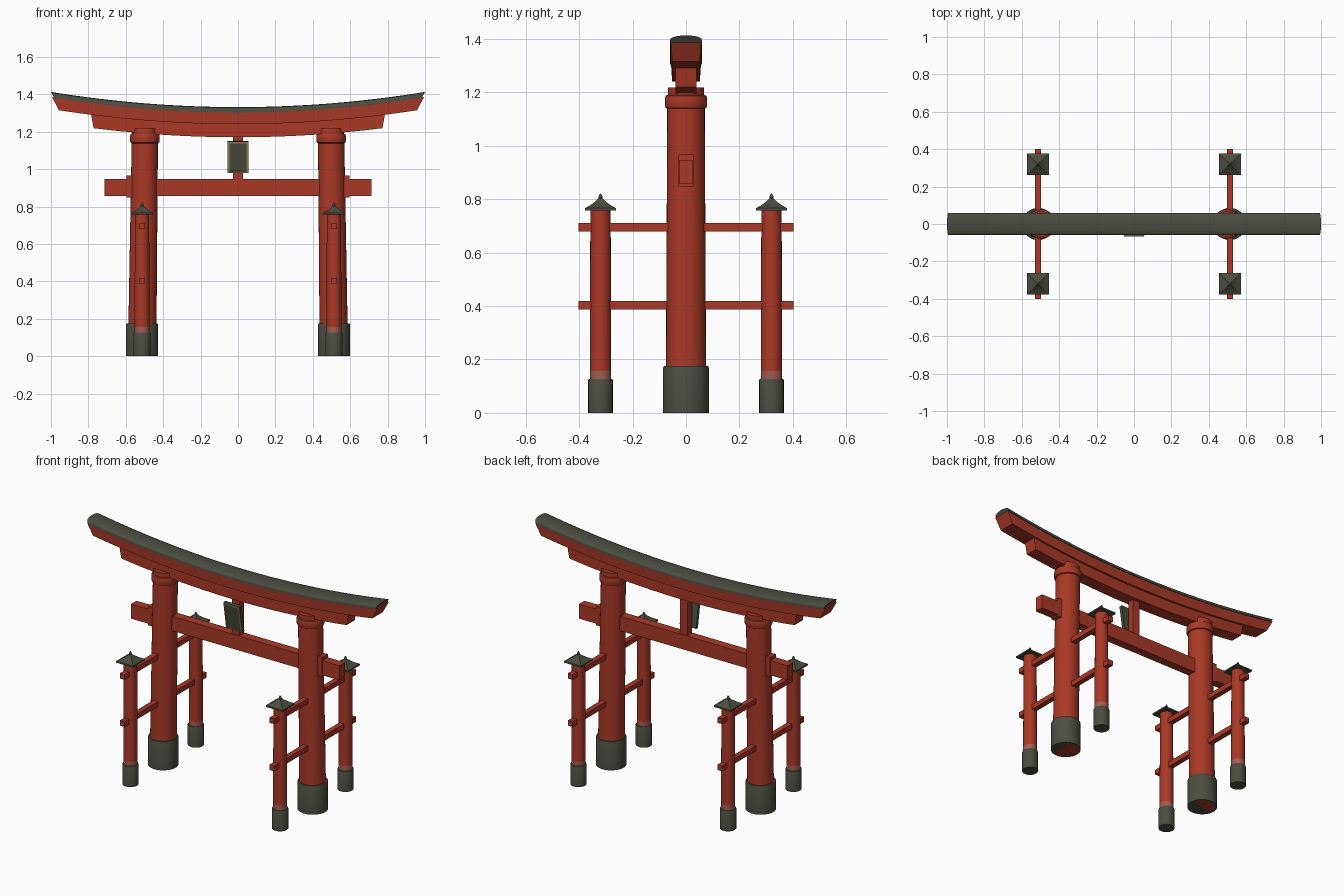
import bpy, math
from mathutils import Matrix

if "Cube" in bpy.data.objects:
    bpy.data.objects.remove(bpy.data.objects["Cube"])


def material(name, color):
    m = bpy.data.materials.new(name)
    m.diffuse_color = (*color, 1)
    m.use_nodes = True
    m.node_tree.nodes["Principled BSDF"].inputs["Base Color"].default_value = m.diffuse_color
    return m


RED = material("vermilion", (0.40, 0.040, 0.020))
GREY = material("dark grey green", (0.070, 0.074, 0.054))
FADED = material("faded red", (0.36, 0.11, 0.08))
GOLD = material("gold", (0.32, 0.24, 0.08))


def make(name, verts, faces, mat, smooth=False):
    mesh = bpy.data.meshes.new(name)
    mesh.from_pydata(verts, [], faces)
    mesh.materials.append(mat)
    obj = bpy.data.objects.new(name, mesh)
    bpy.context.collection.objects.link(obj)
    if smooth:
        bpy.ops.object.select_all(action='DESELECT')
        obj.select_set(True)
        bpy.context.view_layer.objects.active = obj
        bpy.ops.object.shade_smooth_by_angle(angle=math.radians(35))
    return obj


def loft(name, rings, mat, smooth=False):
    """Skin closed rings of equal length and cap both ends."""
    n = len(rings[0])
    verts = [v for r in rings for v in r]
    faces = [(k * n + i, k * n + (i + 1) % n, (k + 1) * n + (i + 1) % n, (k + 1) * n + i)
             for k in range(len(rings) - 1) for i in range(n)]
    faces.append(tuple(reversed(range(n))))
    faces.append(tuple(range(len(verts) - n, len(verts))))
    return make(name, verts, faces, mat, smooth)


def lathe(name, profile, center, mat, sides=32, turn=0.0, lean=0.0, smooth=True):
    """Stack rings from (radius, z); lean shifts x per unit of height."""
    rings = [[(center[0] + lean * z + r * math.cos(turn + math.tau * i / sides),
               center[1] + r * math.sin(turn + math.tau * i / sides), z)
              for i in range(sides)] for r, z in profile]
    return loft(name, rings, mat, smooth)


def box(name, x0, x1, y0, y1, z0, z1, mat):
    rings = [[(x0, y0, z), (x1, y0, z), (x1, y1, z), (x0, y1, z)] for z in (z0, z1)]
    return loft(name, rings, mat)


def curved_beam(name, section, low_half, high_half, mat, steps=32):
    """Sweep a (y, z) section along x with upswept, slanted ends."""
    zs = [z for _, z in section]
    lo, hi = min(zs), max(zs)
    rings = []
    for k in range(steps + 1):
        t = 2 * k / steps - 1
        ring = []
        for y, z in section:
            x = t * (low_half + (high_half - low_half) * (z - lo) / (hi - lo))
            ring.append((x, y, z + 0.081 * x * x))
        rings.append(ring)
    return loft(name, rings, mat, True)


# Lintels and domed roof
curved_beam("lower_lintel", [(-.04, 1.171), (.04, 1.171), (.04, 1.245), (-.04, 1.245)],
            .772, .786, RED)
curved_beam("upper_lintel", [(-.052, 1.241), (.052, 1.241), (.056, 1.306), (-.056, 1.306)],
            .957, .995, RED)
dome = [(.06 * math.cos(math.pi * i / 10), 1.317 + .015 * math.sin(math.pi * i / 10))
        for i in range(11)]
curved_beam("roof", [(-.06, 1.304), (.06, 1.304)] + dome, .983, 1.0, GREY)

# Tie beam and centre strut
box("tie_beam", -.715, .715, -.027, .027, .857, .947, RED)
box("centre_strut", -.026, .026, -.02, .02, .94, 1.18, RED)

# Hanging plaque, tilted forward
tilt = Matrix.Translation((0, -.04, 1.065)) @ Matrix.Rotation(math.radians(9), 4, 'X')
plaque = [box("plaque_board", -.056, .056, -.009, .009, -.085, .085, GREY)]
for s in (-1, 1):
    a, b = sorted((s * .046, s * .054))
    plaque.append(box("plaque_frame_side", a, b, -.013, -.008, -.083, .083, GOLD))
    a, b = sorted((s * .075, s * .083))
    plaque.append(box("plaque_frame_rail", -.046, .046, -.013, -.008, a, b, GOLD))
for part in plaque:
    part.data.transform(tilt)

for s in (-1, 1):
    x = s * .513
    lean = -s * .013
    # Main pillar with stone sleeve, collar and top disc
    lathe("pillar", [(.076, .0), (.070, 1.19)], (x, 0), RED, lean=lean)
    lathe("pillar_sleeve", [(.086, 0), (.086, .168), (.083, .175), (.074, .176)], (x, 0), GREY)
    lathe("pillar_collar", [(.069, 1.138), (.076, 1.142), (.079, 1.15), (.079, 1.179),
                            (.076, 1.187), (.068, 1.19)], (x, 0), RED, lean=lean)
    lathe("pillar_top", [(.068, 1.185), (.068, 1.217)], (x, 0), RED, lean=lean)
    # Wedge locking the tie beam
    a, b = sorted((s * .56, s * .597))
    box("beam_wedge", a, b, -.028, .028, .848, .967, RED)
    # Side rails
    for z in (.403, .695):
        box("side_rail", x - .016, x + .016, -.402, .402, z - .016, z + .016, RED)
    # Support posts with sleeve, worn band and pyramid cap
    for y in (-.32, .32):
        lathe("support_post", [(.040, .157), (.038, .76)], (x, y), RED, 24)
        lathe("worn_band", [(.040, .12), (.040, .157)], (x, y), FADED, 24)
        lathe("post_sleeve", [(.046, 0), (.046, .122), (.044, .126), (.039, .127)],
              (x, y), GREY, 24)
        q = math.sqrt(2)
        lathe("post_cap", [(.058 * q, .757), (.058 * q, .766), (.034 * q, .780),
                           (.016 * q, .794), (.006 * q, .804)],
              (x, y), GREY, 4, math.pi / 4, smooth=False)
        lathe("cap_finial", [(.006, .798), (.009, .806), (.006, .814), (.001, .822)],
              (x, y), GREY, 10)
